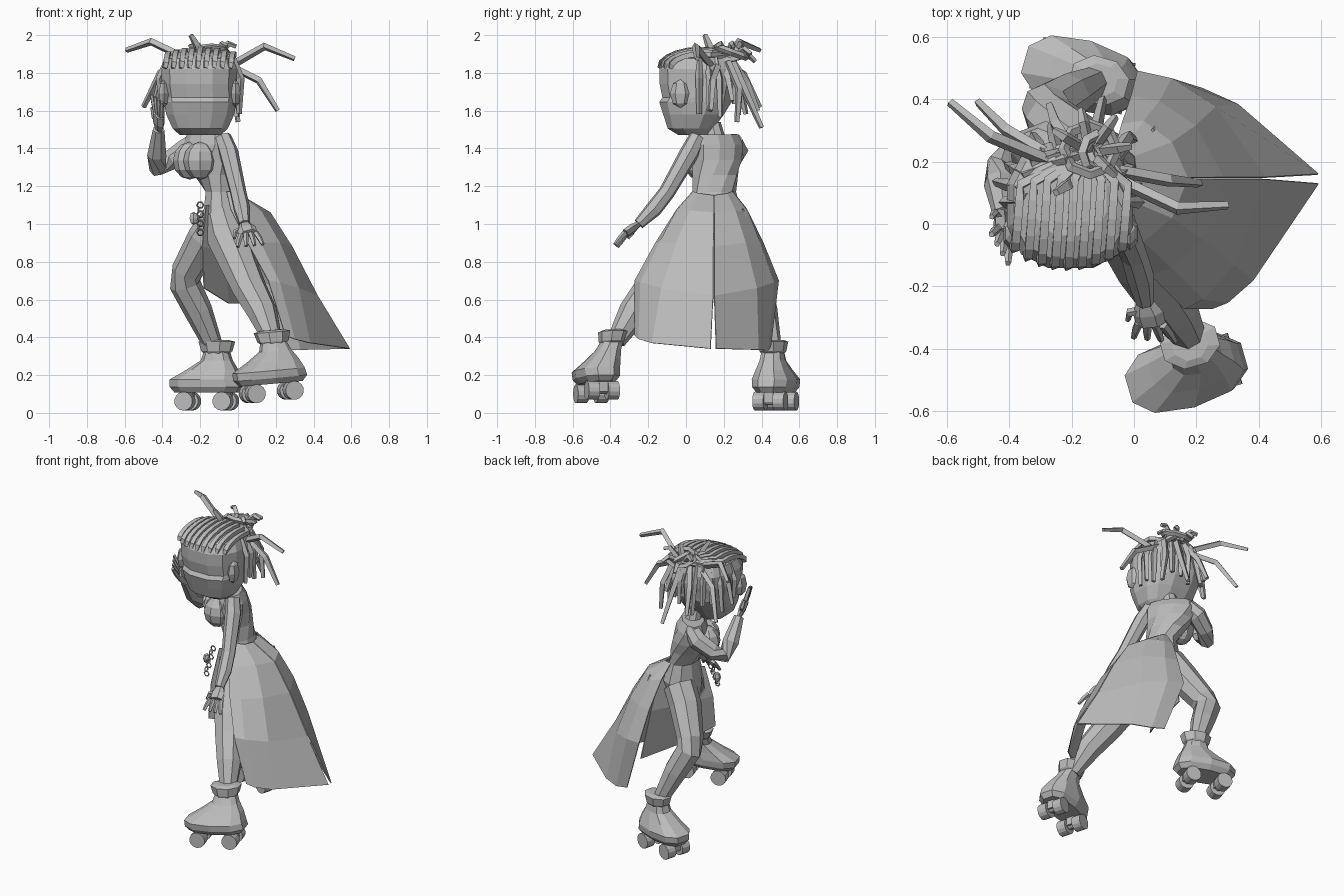
import bpy, bmesh, random
from math import sin, cos, pi, radians, copysign
from mathutils import Vector, Matrix

random.seed(4)
if "Cube" in bpy.data.objects:
    bpy.data.objects.remove(bpy.data.objects["Cube"])

grey = bpy.data.materials.new("plain_grey")
grey.use_nodes = True
GREY = (0.5, 0.5, 0.5, 1)
grey.diffuse_color = GREY
grey.node_tree.nodes["Principled BSDF"].inputs["Base Color"].default_value = GREY


def finish(name, bm, matrix=None):
    bmesh.ops.recalc_face_normals(bm, faces=bm.faces)
    if matrix:
        bm.transform(matrix)
    mesh = bpy.data.meshes.new(name)
    bm.to_mesh(mesh)
    bm.free()
    mesh.materials.append(grey)
    obj = bpy.data.objects.new(name, mesh)
    bpy.context.collection.objects.link(obj)
    return obj


def loft(name, rings, matrix=None):
    """Bridge equal rings of points and cap both ends."""
    bm = bmesh.new()
    loops = [[bm.verts.new(p) for p in ring] for ring in rings]
    n = len(loops[0])
    for a, b in zip(loops, loops[1:]):
        for i in range(n):
            j = (i + 1) % n
            bm.faces.new((a[i], a[j], b[j], b[i]))
    bm.faces.new(loops[0])
    bm.faces.new(loops[-1])
    return finish(name, bm, matrix)


def stack(name, levels, sides=10, square=1.0, matrix=None):
    """Horizontal rings given as (z, centre x, centre y, radius x, radius y, optional turn)."""
    def bend(v):
        return copysign(abs(v) ** square, v)
    angles = [2 * pi * (i + 0.5) / sides for i in range(sides)]
    rings = []
    for z, cx, cy, rx, ry, *turn in levels:
        spin = Matrix.Rotation(radians(sum(turn)), 3, "Z")
        rings.append([Vector((cx, cy, z)) + spin @ Vector((rx * bend(cos(a)), ry * bend(sin(a)), 0))
                      for a in angles])
    return loft(name, rings, matrix)


def tube(name, points, radii, sides=6, flat=1.0, wide=(0, 1, 0)):
    """Tapered limb along a path; flat squashes it across the wide direction."""
    pts = [Vector(p) for p in points]
    rings = []
    for k, p in enumerate(pts):
        along = (pts[min(k + 1, len(pts) - 1)] - pts[max(k - 1, 0)]).normalized()
        u = Vector(wide)
        u = (u - along * u.dot(along)).normalized()
        v = along.cross(u) * flat
        rings.append([p + radii[k] * (u * cos(2 * pi * i / sides) + v * sin(2 * pi * i / sides))
                      for i in range(sides)])
    return loft(name, rings)


def ball(name, centre, size, u=8, v=6):
    bm = bmesh.new()
    bmesh.ops.create_uvsphere(bm, u_segments=u, v_segments=v, radius=1)
    return finish(name, bm, Matrix.Translation(centre) @ Matrix.Diagonal((*size, 1)))


def ring(name, centre, major, minor, turn, sides=8):
    bm = bmesh.new()
    grid = [[bm.verts.new(((major + minor * cos(b)) * cos(a), (major + minor * cos(b)) * sin(a), minor * sin(b)))
             for b in (0, pi / 2, pi, 3 * pi / 2)]
            for a in (2 * pi * i / sides for i in range(sides))]
    for i in range(sides):
        for j in range(4):
            k, m = (i + 1) % sides, (j + 1) % 4
            bm.faces.new((grid[i][j], grid[k][j], grid[k][m], grid[i][m]))
    return finish(name, bm, Matrix.Translation(centre) @ turn)


def sheet(name, rows):
    bm = bmesh.new()
    grid = [[bm.verts.new(p) for p in row] for row in rows]
    for a, b in zip(grid, grid[1:]):
        for i in range(len(a) - 1):
            bm.faces.new((a[i], a[i + 1], b[i + 1], b[i]))
    thick = finish(name, bm).modifiers.new("thickness", "SOLIDIFY")
    thick.thickness = .006
    thick.offset = 0


# Head, ears and neck
stack("head", [(1.47, -.2, .04, .11, .08), (1.505, -.2, .025, .15, .125), (1.58, -.2, .04, .185, .165),
               (1.645, -.2, .05, .198, .197), (1.67, -.2, .06, .2, .19), (1.74, -.205, .06, .205, .205),
               (1.82, -.205, .06, .207, .207), (1.875, -.205, .065, .185, .18), (1.91, -.205, .08, .12, .12)], 12, .8)
for side in (-1, 1):
    ball("ear", (-.203 + side * .19, -.03, 1.69), (.03, .055, .075), 6, 4)
tube("neck", [(-.16, .16, 1.43), (-.17, .14, 1.53)], [.055, .045], 8)

# Braided rows running straight back from the hairline
BUN = Vector((-.14, .23, 1.89))
for i in range(-4, 5):
    s = i / 4
    w = (1 - .45 * s * s) ** .5
    row = [Vector((-.215 + .172 * s + .004 * k, .08 - .22 * w * cos(.31 * k), 1.825 + .1 * w * sin(.31 * k)))
           for k in range(7)]
    tube("braid_row", row + [row[-1].lerp(BUN, .6)], [.013] + [.019] * 6 + [.016], 4, wide=(1, 0, 1))

# Locks hugging the back and sides of the head
for k in range(13):
    a = radians(180 * k / 12)
    out = Vector((cos(a), sin(a), 0))
    core = Vector((-.2, .07, 0))
    low = 1.56 + .1 * random.random()
    flare = .2 + .06 * random.random()
    tube("hanging_lock", [BUN + .03 * out, core + .17 * out + Vector((0, 0, 1.88)),
                          core + .215 * out + Vector((0, 0, 1.77)), core + flare * out + Vector((0, 0, low))],
         [.018, .02, .02, .014], 4, wide=(-sin(a), cos(a), 0))

# Bun ring and loose locks
ring("bun_ring", BUN + Vector((0, .01, .02)), .085, .018, Matrix.Rotation(radians(-20), 4, "X"))
ring("bun_ring", BUN + Vector((.02, 0, .01)), .055, .018, Matrix.Rotation(radians(35), 4, "Y"))
long_locks = [
    [(-.22, .18, 1.85), (-.46, .28, 1.965), (-.59, .39, 1.92)],
    [(-.24, .2, 1.86), (-.41, .3, 1.8), (-.5, .39, 1.62)],
    [(-.05, .14, 1.83), (.14, .05, 1.94), (.3, .06, 1.875)],
    [(-.05, .17, 1.84), (.11, .14, 1.76), (.21, .13, 1.6)],
    [(-.14, .24, 1.87), (-.12, .31, 1.71), (-.1, .4, 1.51)],
    [(-.2, .24, 1.87), (-.25, .32, 1.75), (-.27, .38, 1.6)],
    [(-.06, .22, 1.86), (-.02, .28, 1.72), (0, .27, 1.54)],
    [(-.2, .14, 1.89), (-.22, .12, 1.95), (-.25, .1, 2.0)]]
for path in long_locks:
    tube("long_lock", path, [.021, .021, .014], 4, wide=(.3, .8, .2))
for k in range(7):
    a = 2 * pi * k / 7
    tip = BUN + Vector((.13 * cos(a), .02 + .12 * sin(a), .05 - .04 * (k % 3)))
    tube("short_lock", [BUN.lerp(tip, .3), BUN.lerp(tip, .7) + Vector((0, 0, .03)), tip], [.018, .018, .012], 4,
         wide=(.2, .3, 1))

# Torso, twisting toward the shoulders
stack("torso", [(.95, -.1, .145, .09, .13), (1.05, -.08, .145, .11, .15), (1.17, -.09, .15, .085, .115),
                (1.26, -.125, .155, .105, .125, 15), (1.34, -.15, .16, .115, .145, 30),
                (1.42, -.16, .16, .1, .165, 39), (1.475, -.165, .16, .07, .145, 39)], 10)
for x, y in ((-.2, .065), (-.255, .14)):
    ball("bust", (x, y, 1.335), (.09, .08, .1))

# Arms
tube("left_arm", [(-.08, .06, 1.46), (-.05, .02, 1.38), (0, -.1, 1.17), (.02, -.17, 1.08), (.035, -.25, 1.0)],
     [.045, .052, .044, .045, .03], 7, wide=(1, 0, 0))
tube("right_arm", [(-.22, .25, 1.44), (-.28, .27, 1.39), (-.37, .24, 1.33), (-.425, .19, 1.3), (-.43, .13, 1.37),
                   (-.42, .03, 1.5)], [.05, .06, .053, .05, .052, .032], 7)


def hand(side, wrist, knuckle, spread, reach):
    wrist, knuckle, spread, reach = map(Vector, (wrist, knuckle, spread, reach))
    tube(side + "_palm", [wrist, wrist.lerp(knuckle, .5), knuckle], [.03, .05, .048], 6, .5, spread)
    for k in range(4):
        off = spread * (k - 1.5) * .026
        tube(side + "_finger", [knuckle + off, knuckle + off * 1.4 + reach * .5, knuckle + off * 1.7 + reach],
             [.015, .014, .01], 5, wide=spread)
    thumb = wrist.lerp(knuckle, .35)
    tube(side + "_thumb", [thumb, thumb - spread * .06 + reach * .3, thumb - spread * .07 + reach * .8],
         [.016, .014, .009], 5, wide=spread)


hand("left", (.035, -.25, 1.0), (.055, -.32, .95), (1, -.1, .1), (.01, -.05, -.065))
hand("right", (-.42, .03, 1.5), (-.42, -.04, 1.58), (.4, -.7, -.3), (-.01, -.04, .085))

# Legs
tube("left_leg", [(-.08, .09, 1.04), (-.05, .03, .92), (.02, -.12, .75), (.06, -.18, .66), (.13, -.28, .53),
                  (.185, -.37, .38)], [.1, .112, .098, .092, .08, .05], 8, wide=(1, 0, 0))
tube("right_leg", [(-.1, .21, 1.02), (-.17, .25, .92), (-.27, .34, .75), (-.28, .37, .68), (-.21, .41, .54),
                   (-.12, .46, .33)], [.1, .1, .083, .083, .075, .048], 8)


# Roller boots, toe along local -x, shaft leaning sideways
def boot(side, place, yaw, pitch, lean):
    m = (Matrix.Translation(place) @ Matrix.Rotation(radians(yaw), 4, "Z")
         @ Matrix.Rotation(radians(pitch), 4, "Y"))
    stack(side + "_boot", [(-.03, 0, 0, .175, .085), (0, 0, 0, .2, .11), (.04, -.005, 0, .195, .115),
                           (.09, .03, lean * .3, .14, .09), (.14, .055, lean * .6, .085, .068),
                           (.21, .055, lean, .06, .055)], 10, .8, m)
    stack(side + "_boot_cuff", [(.17, .055, lean * .8, .06, .055), (.19, .055, lean * .9, .085, .07),
                                (.24, .055, lean, .1, .08), (.25, .055, lean, .06, .055)], 8, 1, m)
    for x in (-.105, .105):
        bm = bmesh.new()
        bmesh.ops.create_cube(bm, size=1, matrix=Matrix.Translation((x, 0, -.05)) @ Matrix.Diagonal((.06, .05, .07, 1)))
        finish(side + "_truck", bm, m)
        for y, r, depth in ((-.055, .05, .06), (.055, .05, .06), (0, .02, .1)):
            bm = bmesh.new()
            bmesh.ops.create_cone(bm, cap_ends=True, segments=14, radius1=r, radius2=r, depth=depth,
                                  matrix=Matrix.Translation((x, y, -.075)) @ Matrix.Rotation(pi / 2, 4, "X"))
            finish(side + "_wheel", bm, m)


boot("left", (.17, -.475, .185), 16, -5, .085)
boot("right", (-.165, .475, .137), -16, 0, 0)

# Split coat tail: rows from waist to hem, columns from side edge to back seam
coat = [
    [(-.06, .035, 1.17), (-.03, .04, 1.17), (0, .07, 1.16), (.01, .145, 1.15)],
    [(-.04, -.045, 1.08), (.03, -.055, 1.06), (.12, .02, 1.07), (.17, .145, 1.06)],
    [(.05, -.16, .9), (.12, -.14, .9), (.22, -.05, .9), (.285, .145, .88)],
    [(.16, -.27, .7), (.22, -.24, .69), (.32, -.13, .66), (.42, .144, .62)],
    [(.25, -.27, .41), (.3, -.25, .39), (.38, -.18, .37), (.59, .13, .34)]]
# Mirrored half: (width, forward shift, drop) for each row
far_side = [(-.9, 0, 0), (-.9, 0, 0), (-.85, -.04, 0), (-.82, -.1, 0), (-.72, -.08, -.06)]
for name, fit in (("left_coat_tail", [(1, 0, 0)] * 5), ("right_coat_tail", far_side)):
    sheet(name, [[(x + shift * e, .147 + (y - .147) * width, z + drop * min(e, 1))
                  for (x, y, z), e in zip(row, (1.5, 1, .6, 0))]
                 for row, (width, shift, drop) in zip(coat, fit)])

# Front panel swept between the legs
sheet("inner_panel", [[(-.17, .04, 1.1), (-.08, .12, 1.1), (.0, .28, 1.08)],
                      [(-.19, -.02, .88), (-.08, .14, .86), (.0, .38, .88)],
                      [(-.18, -.06, .66), (-.05, .16, .58), (.02, .46, .58)]])

# Hanging chain and coat pins
for k in range(7):
    ring("chain_link", (-.2 - .01 * (k % 2), .02 - .012 * k, 1.1 - .024 * k), .017, .005,
         Matrix.Rotation(pi / 2, 4, "XY"[k % 2]), 6)
ball("chain_charm", (-.235, .0, 1.03), (.025, .02, .035), 6, 4)
for x in (.03, .06):
    tube("coat_pin", [(x, .3, 1.08), (x + .02, .33, .98)], [.006, .006], 4, wide=(1, 0, 0))
